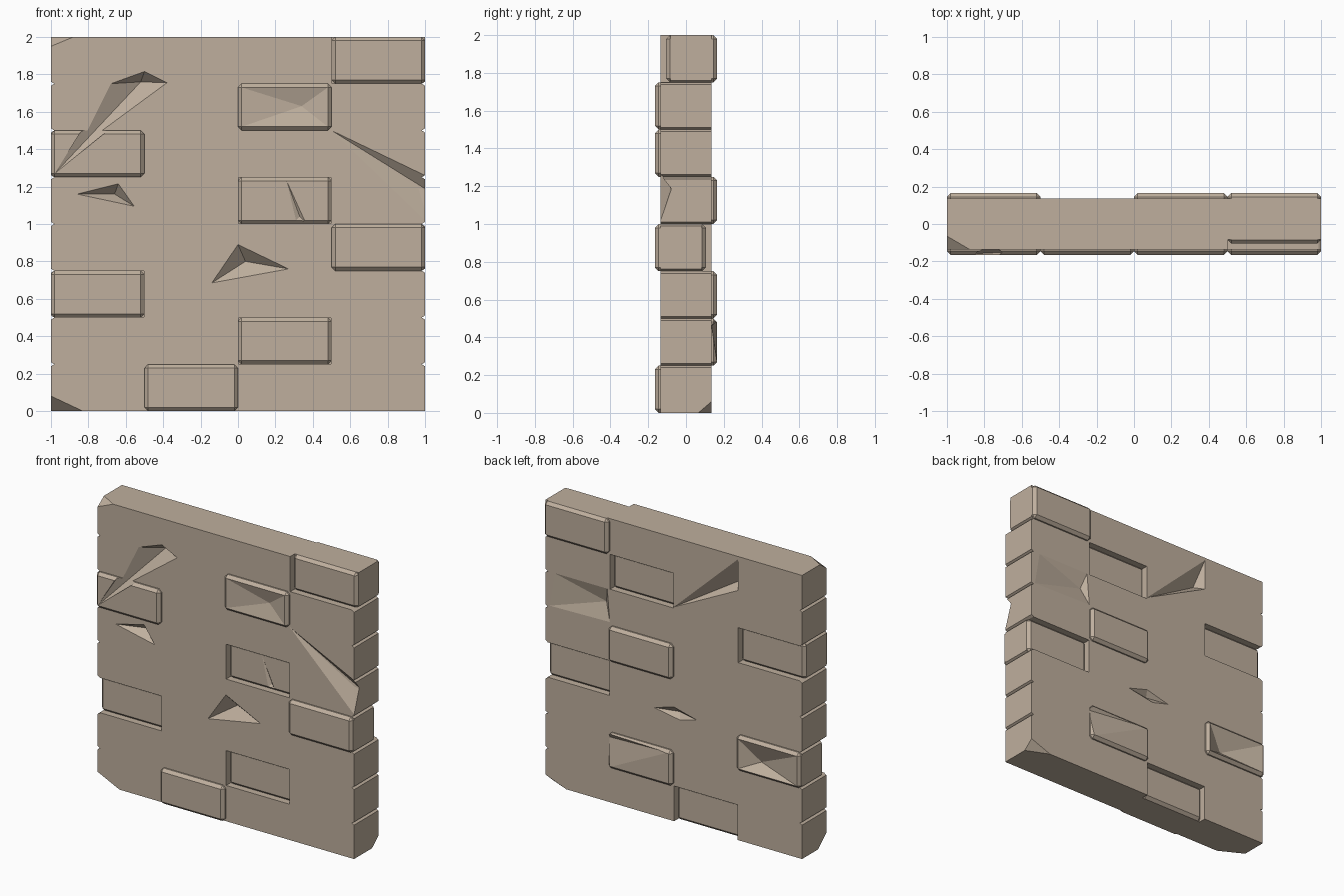
import bpy, bmesh
from mathutils import Vector

if "Cube" in bpy.data.objects:
    bpy.data.objects.remove(bpy.data.objects["Cube"])

T = 0.135      # half thickness of the wall
SHIFT = 0.03   # how far loose bricks slide through it


def make_obj(name, bm):
    me = bpy.data.meshes.new(name)
    bmesh.ops.recalc_face_normals(bm, faces=bm.faces)
    bm.to_mesh(me)
    bm.free()
    ob = bpy.data.objects.new(name, me)
    bpy.context.collection.objects.link(ob)
    return ob


def box(name, lo, hi, bevel=0):
    bm = bmesh.new()
    bmesh.ops.create_cube(bm, size=1)
    for v in bm.verts:
        v.co = [lo[i] if v.co[i] < 0 else hi[i] for i in range(3)]
    if bevel:
        bmesh.ops.bevel(bm, geom=bm.edges[:], offset=bevel, segments=1, affect='EDGES')
    return make_obj(name, bm)


def hull(points):
    bm = bmesh.new()
    for p in points:
        bm.verts.new(p)
    res = bmesh.ops.convex_hull(bm, input=bm.verts[:])
    loose = {v for v in res["geom_interior"] + res["geom_unused"]
             if isinstance(v, bmesh.types.BMVert)}
    bmesh.ops.delete(bm, geom=list(loose), context='VERTS')
    return make_obj("cutter", bm)


def boolean(target, tool, op):
    mod = target.modifiers.new("cut", 'BOOLEAN')
    mod.operation, mod.object, mod.solver = op, tool, 'EXACT'
    tool.hide_render = True
    bpy.context.view_layer.objects.active = target
    bpy.ops.object.modifier_apply(modifier=mod.name)
    bpy.data.objects.remove(tool)


wall = box("brick_wall", (-1, -T, 0), (1, T, 2))


# chips: a rim lying on the surface, sinking to one or more deep points
def gouge(rim, *deep):
    side = 1 if rim[0][1] > 0 else -1
    out = [(x, y + side * 0.15, z) for x, y, z in rim]
    boolean(wall, hull(list(rim) + out + list(deep)), 'DIFFERENCE')


def corner_chip(corner, size):
    c = Vector(corner)
    pts = []
    for i in range(3):
        p = c.copy()
        p[i] += size[i]
        pts.append(p)
    mid = sum(pts, Vector()) / 3
    boolean(wall, hull([mid + (p - mid) * 2 for p in pts] + [c + (c - mid) * 2]), 'DIFFERENCE')


# loose bricks (x, z, direction): stick out on one face, sunk on the other
bricks = [(-1, 1.25, -1), (0, 1.5, -1), (0.5, 0.75, -1), (-0.5, 0, -1),
          (0, 1, 1), (0, 0.25, 1), (-1, 0.5, 1), (0.5, 1.75, 1)]


def slot_edge(v, limits, sign):
    return v + sign * 0.1 if v in limits else v - sign * 0.002


for x, z, d in bricks:
    ys = sorted((-d * (T - SHIFT - 0.022), -d * (T + 0.1)))
    slot = box("slot", (slot_edge(x, (-1, 1), -1), ys[0], slot_edge(z, (0, 2), -1)),
               (slot_edge(x + 0.5, (-1, 1), 1), ys[1], slot_edge(z + 0.25, (0, 2), 1)))
    boolean(wall, slot, 'DIFFERENCE')
for x, z, d in bricks:
    brick = box("brick", (x, -T + d * SHIFT, z), (x + 0.5, T + d * SHIFT, z + 0.25), 0.02)
    boolean(wall, brick, 'UNION')

# V joints between courses on both ends
for s in (-1, 1):
    for k in range(1, 8):
        z = k * 0.25
        boolean(wall, hull([(s * xx, y, z + dz) for y in (-0.3, 0.3)
                            for xx, dz in ((0.982, 0), (1.01, 0.017), (1.01, -0.017))]),
                'DIFFERENCE')

F, B = -T, T
P = T + SHIFT
# front gouges
gouge([(-0.98, -P, 1.27), (-0.68, F, 1.75), (-0.5, F, 1.815), (-0.38, F, 1.755)],
      (-0.52, -0.06, 1.76))
gouge([(-0.86, F, 1.16), (-0.64, F, 1.215), (-0.555, F, 1.095)], (-0.66, -0.07, 1.16))
gouge([(0, F, 0.89), (-0.14, F, 0.685), (0.27, F, 0.76)], (0.04, -0.06, 0.8))
gouge([(0.5, F, 1.5), (1.02, F, 1.25), (1.02, F, 1.0)], (0.965, -0.085, 1.19), (1.03, -0.075, 1.17))
gouge([(0.02, -P, 1.73), (0.48, -P, 1.73), (0.48, -P, 1.52), (0.02, -P, 1.52)], (0.34, -0.135, 1.63))
gouge([(0.26, F + SHIFT, 1.23), (0.31, F + SHIFT, 1.02), (0.36, F + SHIFT, 1.01)], (0.33, -0.09, 1.04))
# back gouges
gouge([(0, B, 1.51), (-0.5, B, 1.98), (-0.5, B, 1.76)], (-0.46, 0.06, 1.79))
gouge([(0.93, B, 1.5), (0.52, B, 1.5), (0.5, B, 1.27), (0.97, B, 1.26)], (0.55, 0.1, 1.39))
gouge([(0.155, B, 0.76), (0, B, 0.805), (-0.18, B, 0.76), (-0.05, B, 0.725)], (-0.02, 0.1, 0.765))
gouge([(-0.52, P, 0.73), (-0.98, P, 0.73), (-0.98, P, 0.52), (-0.52, P, 0.52)], (-0.66, 0.1, 0.58))
gouge([(0.51, P, 0.51), (0.02, P, 0.49), (0.51, P, 0.25)], (0.52, 0.135, 0.46))

# broken corners
corner_chip((-1, F, 2), (0.12, 0.07, -0.05))
corner_chip((-1, F, 0), (0.17, 0.09, 0.08))
corner_chip((1, B, 0), (-0.16, -0.07, 0.06))

# sandy stone colour
mat = bpy.data.materials.new("sandstone")
mat.diffuse_color = (0.52, 0.43, 0.34, 1)
mat.use_nodes = True
mat.node_tree.nodes["Principled BSDF"].inputs["Base Color"].default_value = mat.diffuse_color
wall.data.materials.clear()
wall.data.materials.append(mat)
for poly in wall.data.polygons:
    poly.material_index = 0
